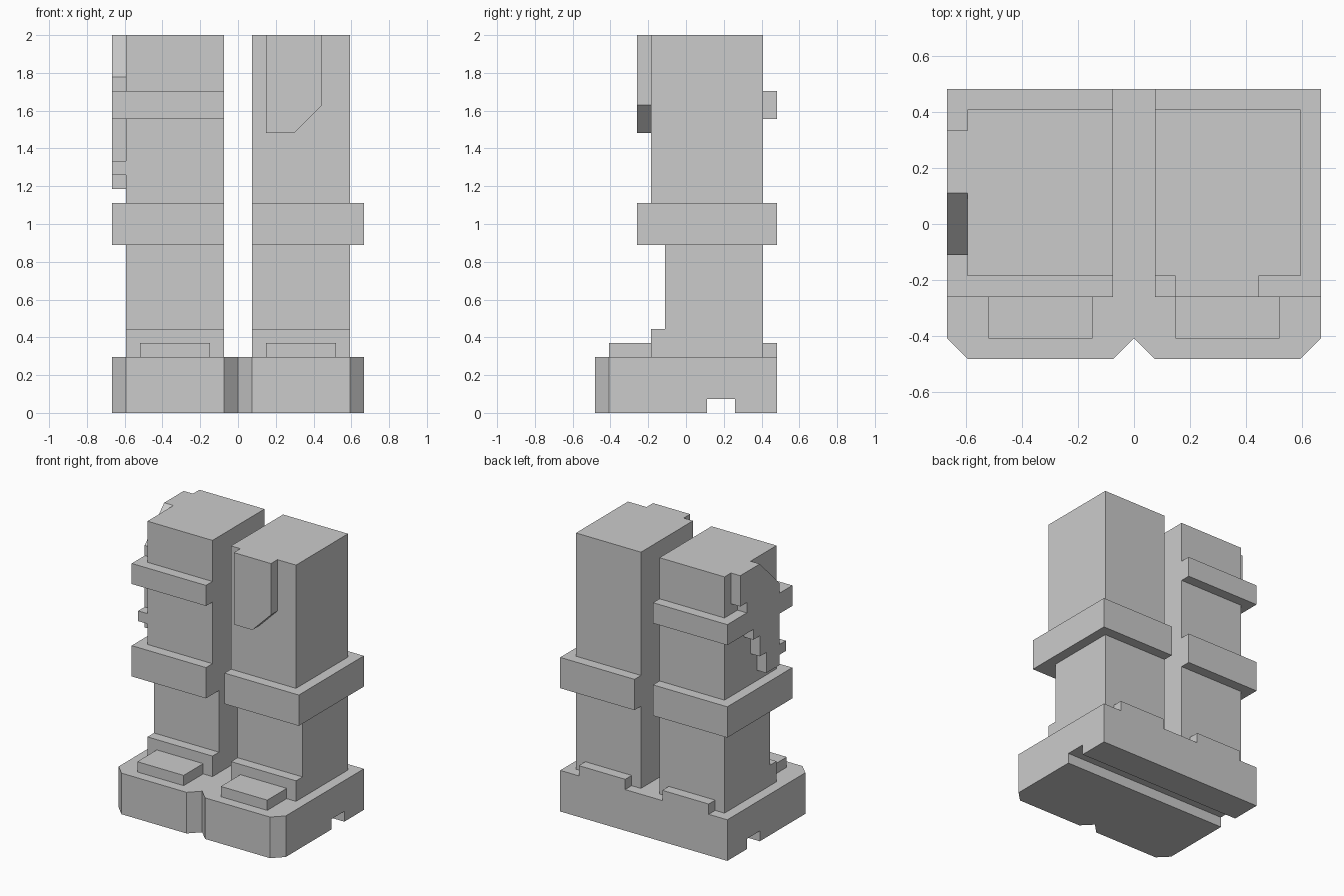
import bpy, bmesh
from mathutils import Vector

if "Cube" in bpy.data.objects:
    bpy.data.objects.remove(bpy.data.objects["Cube"])

U = 2 / 27  # the model sits on a regular grid: 18 x 13 x 27 units


def prism(name, profile, axis, lo, hi):
    """Extrude a 2D profile (grid units) along an axis from lo to hi."""
    def place(a, b, t):
        p = {'x': (t, a, b), 'y': (a, t, b), 'z': (a, b, t)}[axis]
        return Vector(p) * U
    bm = bmesh.new()
    face = bm.faces.new([bm.verts.new(place(a, b, lo)) for a, b in profile])
    ext = bmesh.ops.extrude_face_region(bm, geom=[face])
    verts = [v for v in ext['geom'] if isinstance(v, bmesh.types.BMVert)]
    shift = place(0, 0, hi) - place(0, 0, lo)
    bmesh.ops.translate(bm, verts=verts, vec=shift)
    bmesh.ops.recalc_face_normals(bm, faces=bm.faces)
    mesh = bpy.data.meshes.new(name)
    bm.to_mesh(mesh)
    bm.free()
    obj = bpy.data.objects.new(name, mesh)
    bpy.context.collection.objects.link(obj)
    return obj


def box(name, x0, x1, y0, y1, z0, z1):
    return prism(name, [(x0, y0), (x1, y0), (x1, y1), (x0, y1)], 'z', z0, z1)


def side_box(name, s, x0, x1, *yz):
    """Box on the right (s = 1) or mirrored to the left (s = -1)."""
    a, b = sorted((s * x0, s * x1))
    return box(name, a, b, *yz)


# Base slab: chamfered front corners and a V notch between the feet
half = [(0, -5.5), (1, -6.5), (8, -6.5), (9, -5.5), (9, 6.5)]
base = prism("base", half + [(-x, y) for x, y in reversed(half[1:])], 'z', 0, 4)

# Channel across the underside in front of the heel
cutter = box("heel_channel_cutter", -10, 10, 1.5, 3.5, -1, 1)
cutter.hide_render = True
cutter.hide_set(True)
cut = base.modifiers.new("heel_channel", 'BOOLEAN')
cut.operation = 'DIFFERENCE'
cut.solver = 'EXACT'
cut.object = cutter

# Parts shared by both legs
for s, side in ((1, "right"), (-1, "left")):
    side_box(side + "_toe_pad", s, 2, 7, -5.5, -2.5, 4, 5)
    side_box(side + "_heel_pad", s, 2, 7, 5.5, 6.5, 4, 5)
    shin = [(-2.5, 4), (5.5, 4), (5.5, 12), (-1.5, 12), (-1.5, 6), (-2.5, 6)]
    prism(side + "_shin", [(y, z) for y, z in shin], 'x', *sorted((s, 8 * s)))
    side_box(side + "_knee_band", s, 1, 9, -3.5, 6.5, 12, 15)

# Right thigh with its hanging front flap
box("right_thigh", 1, 8, -2.5, 5.5, 15, 27)
prism("front_flap", [(2, 27), (2, 20), (4, 20), (6, 22), (6, 27)], 'y', -3.5, -2.5)

# Left thigh, split by its upper strap
box("left_lower_thigh", -8, -1, -2.5, 5.5, 15, 21)
box("left_thigh_strap", -9, -1, -3.5, 6.5, 21, 23)
box("left_upper_thigh", -8, -1, -2.5, 5.5, 23, 27)

# Stepped side holster, above and below the strap
prism("holster_top", [(1.5, 27), (-1.5, 24), (-1.5, 23), (3.5, 23), (3.5, 24),
                      (4.5, 24), (4.5, 27)], 'x', -9, -8)
prism("holster_bottom", [(-1.5, 21), (-1.5, 18), (-2.5, 18), (-2.5, 17),
                         (-1.5, 17), (-1.5, 16), (0.5, 16), (0.5, 18),
                         (1.5, 18), (1.5, 20), (2.5, 20), (2.5, 21)],
      'x', -9, -8)
